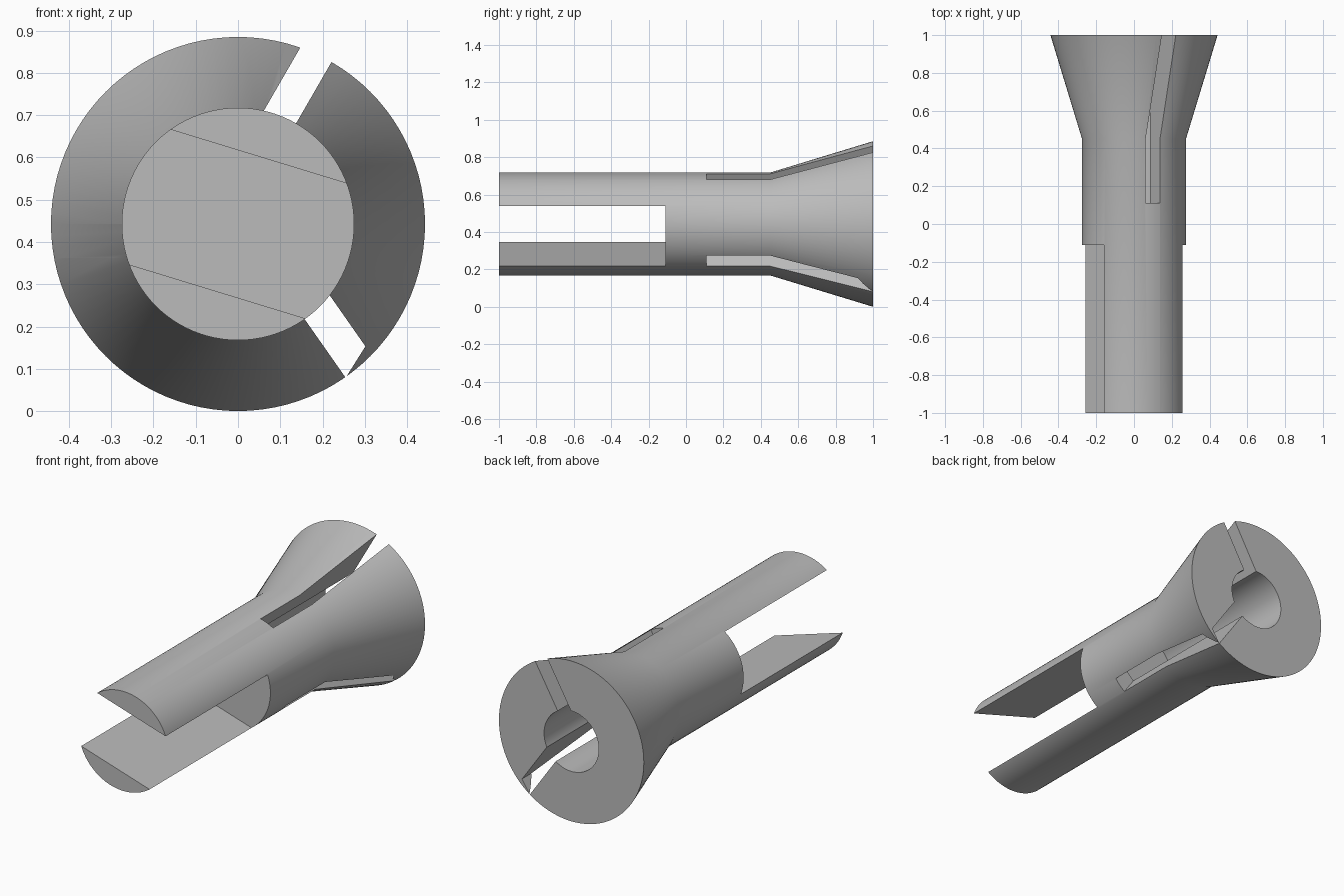
import bpy, bmesh, math
from mathutils import Matrix, Vector

AXIS_Z = 0.4425      # height of the long axis
BODY_R, FLARE_R, BORE_R = 0.275, 0.4425, 0.167

cube = bpy.data.objects.get("Cube")
if cube:
    bpy.data.objects.remove(cube, do_unlink=True)

steel = bpy.data.materials.new("plain_grey")
steel.use_nodes = True
grey = (0.5, 0.5, 0.5, 1)
steel.diffuse_color = grey
steel.node_tree.nodes["Principled BSDF"].inputs["Base Color"].default_value = grey


def make_object(name, bm):
    bmesh.ops.recalc_face_normals(bm, faces=bm.faces)
    mesh = bpy.data.meshes.new(name)
    bm.to_mesh(mesh)
    bm.free()
    mesh.materials.append(steel)
    ob = bpy.data.objects.new(name, mesh)
    bpy.context.collection.objects.link(ob)
    return ob


def lathe(name, profile, steps=96):
    """Revolve (radius, y) points round the long axis."""
    bm = bmesh.new()
    verts = [bm.verts.new((r, y, AXIS_Z)) for r, y in profile]
    edges = [bm.edges.new(pair) for pair in zip(verts, verts[1:])]
    bmesh.ops.spin(bm, geom=verts + edges, cent=(0, 0, AXIS_Z), axis=(0, 1, 0),
                   angle=math.tau, steps=steps, use_merge=True)
    bmesh.ops.remove_doubles(bm, verts=bm.verts, dist=1e-5)
    return make_object(name, bm)


def prism(name, outline, angle, y0, y1):
    """Extrude an (out, across) outline along y, turned by an angle in degrees."""
    a = math.radians(angle)
    bm = bmesh.new()
    verts = [bm.verts.new((u * math.cos(a) + n * math.sin(a), y0,
                           AXIS_Z + u * math.sin(a) - n * math.cos(a)))
             for u, n in outline]
    face = bm.faces.new(verts)
    out = bmesh.ops.extrude_face_region(bm, geom=[face])
    moved = [g for g in out["geom"] if isinstance(g, bmesh.types.BMVert)]
    bmesh.ops.translate(bm, verts=moved, vec=(0, y1 - y0, 0))
    return make_object(name, bm)


# Body with flared back end and blind bore
body = lathe("collet_body", [(0, -1), (BODY_R, -1), (BODY_R, 0.45), (FLARE_R, 1),
                             (BORE_R, 1), (BORE_R, 0.1), (0, 0.1)])

# Wide tilted gap between the two front prongs
h = BORE_R
cutters = [prism("prong_gap_cutter", [(-1, -h), (1, -h), (1, h), (-1, h)],
                 -17, -1.2, -0.11)]

# Three slots in the flare; two leave a thin web at the rim
W = 0.081
for angle, near, far in ((60, 0.5, 0.5), (180, 0.444, 0.425), (305, 0.444, 0.41)):
    cutters.append(prism("slot_cutter", [(0, 0), (0, -W), (far, -W), (near, 0)],
                         angle, 0.11, 1.2))

bpy.ops.object.select_all(action='DESELECT')
body.select_set(True)
bpy.context.view_layer.objects.active = body
for cutter in cutters:
    mod = body.modifiers.new("cut", 'BOOLEAN')
    mod.operation = 'DIFFERENCE'
    mod.solver = 'EXACT'
    mod.object = cutter
    bpy.ops.object.modifier_apply(modifier=mod.name)
    bpy.data.objects.remove(cutter, do_unlink=True)

bpy.ops.object.shade_smooth_by_angle(angle=math.radians(30))
